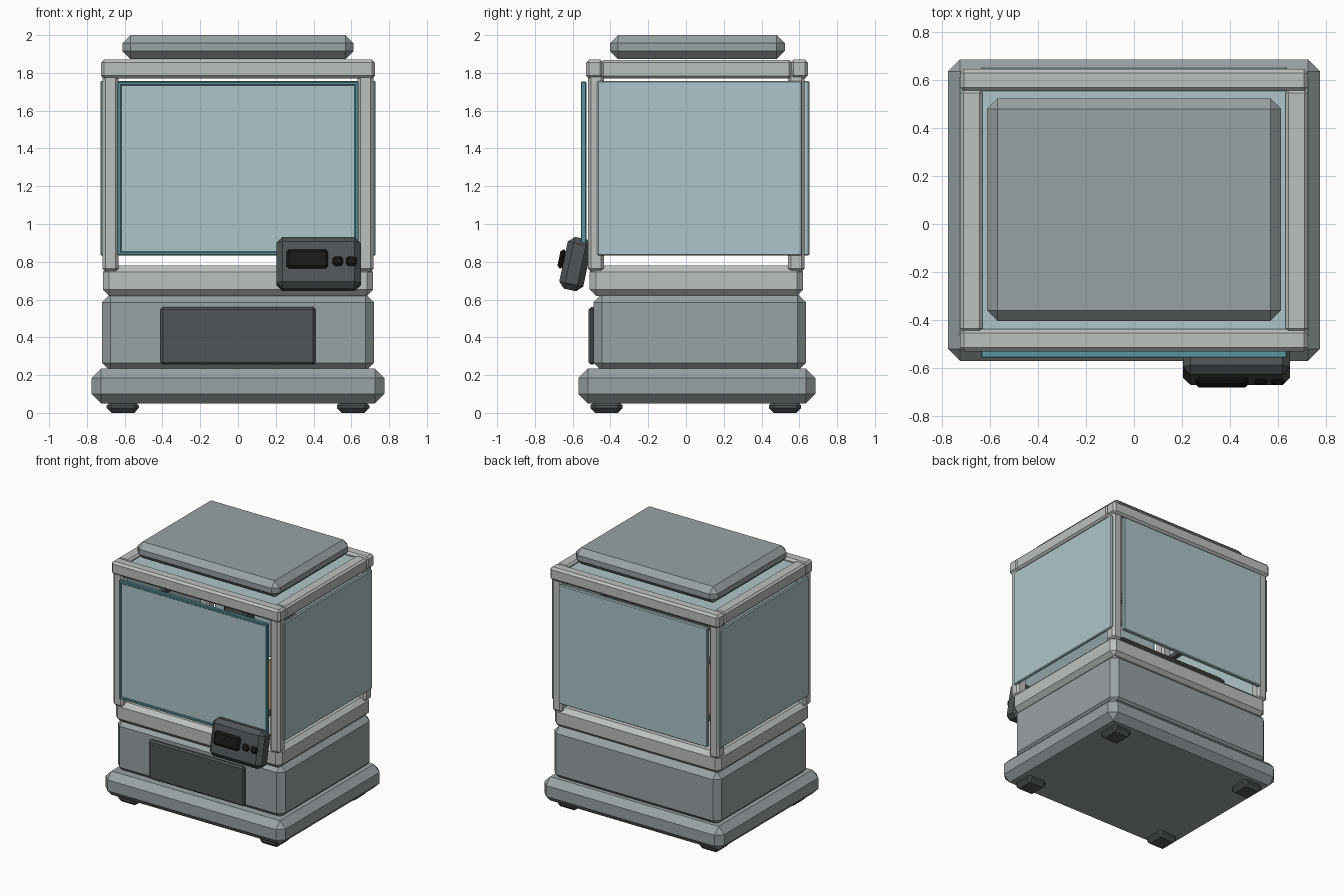
import bpy, bmesh
from mathutils import Matrix, Vector

if "Cube" in bpy.data.objects:
    bpy.data.objects.remove(bpy.data.objects["Cube"])


def material(name, r, g, b):
    m = bpy.data.materials.new(name)
    m.diffuse_color = (r, g, b, 1)
    m.use_nodes = True
    m.node_tree.nodes["Principled BSDF"].inputs["Base Color"].default_value = m.diffuse_color
    return m


GREY = material("body_grey", 0.32, 0.36, 0.37)
LIGHT = material("frame_grey", 0.50, 0.53, 0.52)
DARK = material("dark_plastic", 0.08, 0.09, 0.095)
BLACK = material("black", 0.01, 0.01, 0.01)
GLASS = material("glass", 0.42, 0.56, 0.58)
TEAL = material("door_edge", 0.10, 0.30, 0.34)
COPPER = material("build_plate", 0.45, 0.25, 0.10)


def box(name, x, y, z, chamfer=0.0, mat=GREY, matrix=None):
    """Chamfered box from (min, max) ranges, optionally moved by a matrix."""
    bm = bmesh.new()
    bmesh.ops.create_cube(bm, size=1)
    lo, hi = Vector((x[0], y[0], z[0])), Vector((x[1], y[1], z[1]))
    bmesh.ops.scale(bm, vec=hi - lo, verts=bm.verts)
    bmesh.ops.translate(bm, vec=(hi + lo) / 2, verts=bm.verts)
    if chamfer:
        bmesh.ops.bevel(bm, geom=bm.edges[:], offset=chamfer, segments=1,
                        affect='EDGES', profile=0.5)
    if matrix:
        bm.transform(matrix)
    me = bpy.data.meshes.new(name)
    bm.to_mesh(me)
    bm.free()
    me.materials.append(mat)
    ob = bpy.data.objects.new(name, me)
    bpy.context.collection.objects.link(ob)
    return ob


def pair(s, a, b):
    """Range a..b mirrored to side s."""
    return tuple(sorted((s * a, s * b)))


# Base, lower body and rim
box("base_plinth", (-.775, .775), (-.57, .685), (.05, .235), .05)
box("lower_body", (-.72, .72), (-.49, .635), (.22, .63), .045)
box("rim", (-.715, .715), (-.51, .62), (.62, .78), .033, LIGHT)
box("front_panel", (-.41, .41), (-.515, -.48), (.255, .56), .012, DARK)

# Feet and corner posts
for s, side in ((-1, "left"), (1, "right")):
    for y0, y1, end in ((-.505, -.335, "front"), (.44, .61, "back")):
        box(f"foot_{end}_{side}", pair(s, .525, .695), (y0, y1), (0, .065), .025, DARK)
    for y0, y1, end in ((-.52, -.435, "front"), (.54, .628, "back")):
        box(f"post_{end}_{side}", pair(s, .633, .717), (y0, y1), (.748, 1.83), .016, LIGHT)
    # Side rails and side glass
    box(f"top_rail_{side}", pair(s, .63, .725), (-.45, .56), (1.77, 1.868), .014, LIGHT)
    box(f"side_glass_{side}", pair(s, .705, .729), (-.47, .615), (.832, 1.757), .006, GLASS)

# Front and back top rails, back and top glass
box("top_rail_front", (-.725, .725), (-.53, -.438), (1.77, 1.87), .016, LIGHT)
box("top_rail_back", (-.725, .725), (.553, .645), (1.77, 1.87), .016, LIGHT)
box("back_glass", (-.638, .638), (.622, .653), (.832, 1.757), .006, GLASS)
box("top_glass", (-.64, .64), (-.45, .56), (1.82, 1.845), 0, GLASS)

# Front door: pane with a slim edge trim
box("door_pane", (-.625, .625), (-.55, -.53), (.85, 1.74), 0, GLASS)
for s, side in ((-1, "left"), (1, "right")):
    box(f"door_trim_{side}", pair(s, .618, .638), (-.557, -.528), (.834, 1.754), .004, TEAL)
for z0, end in ((.834, "bottom"), (1.734, "top")):
    box(f"door_trim_{end}", (-.638, .638), (-.557, -.528), (z0, z0 + .02), .004, TEAL)

# Raised lid
box("lid", (-.612, .612), (-.403, .523), (1.873, 2.0), .043)

# Tilted control unit with screen and two buttons
tilt = Matrix.Translation((.427, -.585, .788)) @ Matrix.Rotation(-.21, 4, 'X')
box("control_unit", (-.223, .223), (-.065, .065), (-.14, .14), .032, DARK, tilt)
box("control_screen", (-.17, .05), (-.092, -.06), (-.04, .062), .013, BLACK, tilt)
for i, x in enumerate((.072, .144)):
    box(f"control_button_{i + 1}", (x, x + .058), (-.085, -.06), (-.025, .025), .012, BLACK, tilt)

# Interior: heated bed and gantry, glimpsed through the gap under the glass
box("heated_bed", (-.48, .48), (-.34, .44), (.89, .92), .008, DARK)
box("build_plate", (-.46, .46), (-.32, .42), (.92, .935), 0, COPPER)
box("gantry_bar", (-.63, .63), (.08, .14), (1.45, 1.51), .01, DARK)
box("print_head", (-.1, .1), (-.05, .08), (1.36, 1.56), .02, DARK)
for s, side in ((-1, "left"), (1, "right")):
    box(f"gantry_rail_{side}", pair(s, .59, .63), (-.45, .56), (1.46, 1.5), .006, DARK)
